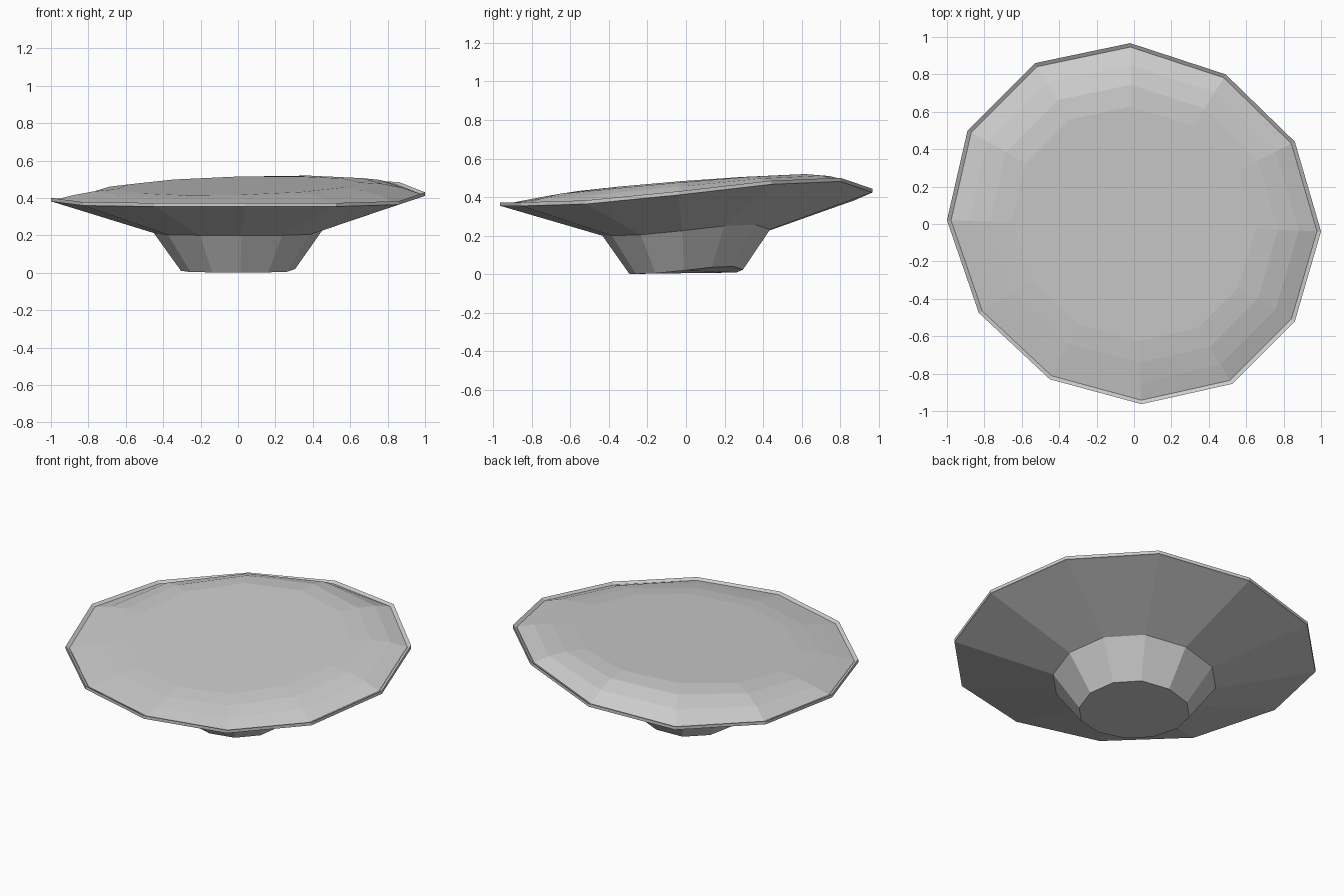
import bpy
import bmesh

if "Cube" in bpy.data.objects:
    bpy.data.objects.remove(bpy.data.objects["Cube"])

# Uneven twelve-sided rim: x, y, top height of each corner
RIM = [(1.0, -.04, .43), (.86, .44, .485), (.49, .80, .50), (-.02, .967, .443),
       (-.53, .86, .397), (-.89, .50, .39), (-1.0, .02, .40), (-.83, -.475, .378),
       (-.45, -.83, .373), (.04, -.963, .373), (.525, -.855, .373), (.86, -.52, .383)]
LOW = .373

grey = bpy.data.materials.new("stone grey")
grey.diffuse_color = (.6, .6, .6, 1)
grey.use_nodes = True
grey.node_tree.nodes["Principled BSDF"].inputs["Base Color"].default_value = grey.diffuse_color


def loft(name, rings, cap_start=False, cap_end=False):
    """Join closed rings of points with flat quads."""
    bm = bmesh.new()
    loops = [[bm.verts.new(p) for p in ring] for ring in rings]
    n = len(RIM)
    for a, b in zip(loops, loops[1:]):
        for i in range(n):
            j = (i + 1) % n
            bm.faces.new((a[i], a[j], b[j], b[i]))
    if cap_start:
        bm.faces.new(loops[0][::-1])
    if cap_end:
        bm.faces.new(loops[-1])
    mesh = bpy.data.meshes.new(name)
    bm.to_mesh(mesh)
    bm.free()
    mesh.materials.append(grey)
    obj = bpy.data.objects.new(name, mesh)
    bpy.context.collection.objects.link(obj)
    return obj


def dish_ring(radius, height):
    # the warp of the rim fades out towards the centre
    return [(x * radius, y * radius, height + (z - LOW) * radius)
            for x, y, z in RIM]


def mound_ring(radius, blend):
    # rise from just under the rim to a gently tilted plateau
    ring = []
    for x, y, z in RIM:
        px, py = x * radius, y * radius
        plateau = .465 + .03 * px + .078 * py
        edge = z - .01
        ring.append((px, py, edge + (plateau - edge) * blend))
    return ring


# Foot, flared underside, outer band and inward sloping lip
loft("dish", [dish_ring(.305, .002), dish_ring(.45, .20), dish_ring(.99, .352),
              dish_ring(1.0, .354), dish_ring(1.0, LOW), dish_ring(.978, LOW - .012)],
     cap_start=True)

# Raised filling inside the lip
loft("filling", [mound_ring(.978, 0), mound_ring(.88, .5), mound_ring(.77, .85),
                 mound_ring(.65, 1)], cap_end=True)
